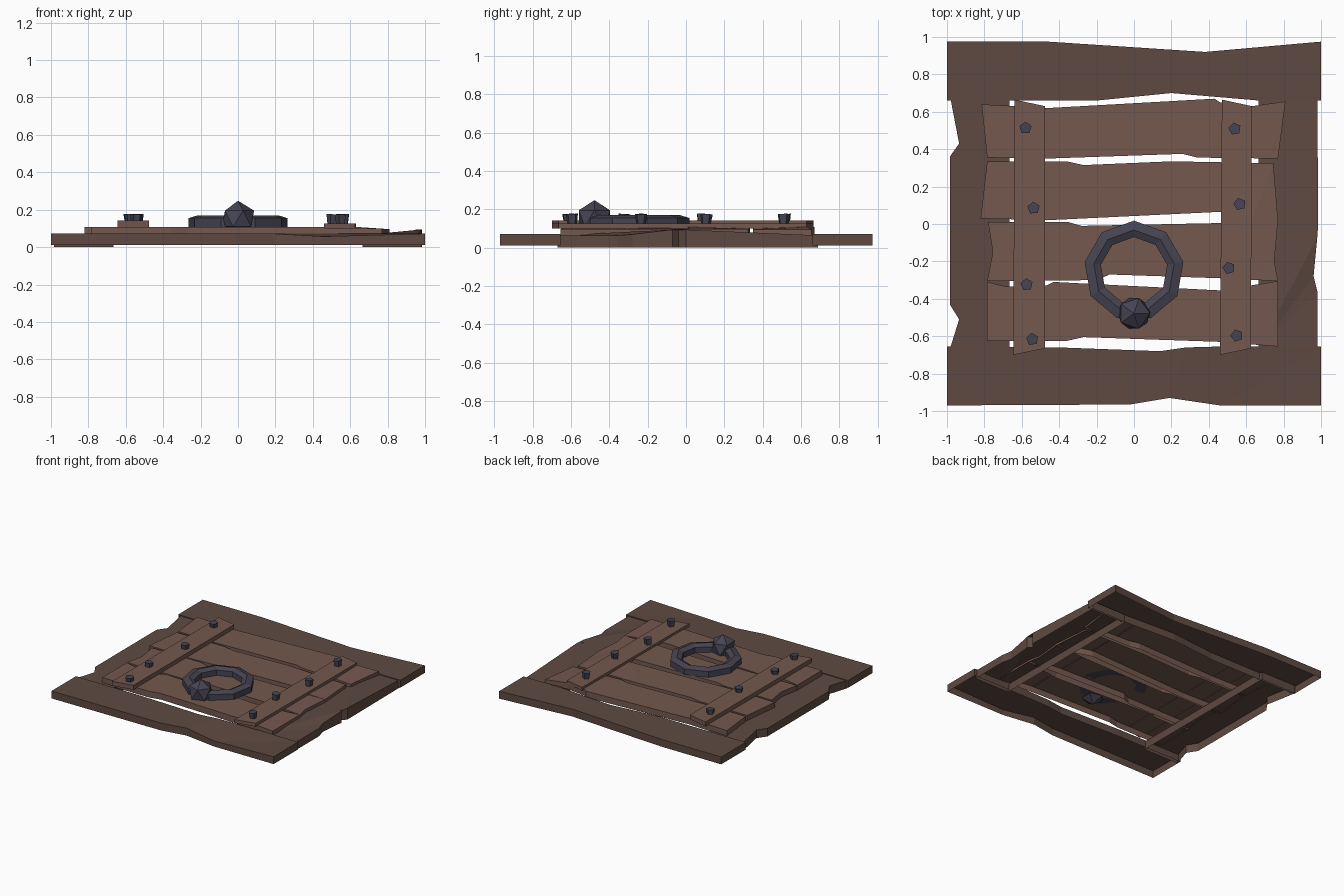
import bpy, bmesh, math

if "Cube" in bpy.data.objects:
    bpy.data.objects.remove(bpy.data.objects["Cube"])


def material(name, rgb):
    m = bpy.data.materials.new(name)
    m.diffuse_color = (*rgb, 1)
    m.use_nodes = True
    m.node_tree.nodes["Principled BSDF"].inputs["Base Color"].default_value = m.diffuse_color
    return m


DARK = material("dark_wood", (0.112, 0.068, 0.053))
WOOD = material("wood", (0.175, 0.098, 0.077))
IRON = material("iron", (0.062, 0.058, 0.085))


def finish(name, bm, mat):
    mesh = bpy.data.meshes.new(name)
    bm.to_mesh(mesh)
    bm.free()
    mesh.materials.append(mat)
    ob = bpy.data.objects.new(name, mesh)
    bpy.context.collection.objects.link(ob)
    return ob


def plank(name, outline, z0, z1, mat):
    """Open-bottomed board; an optional third value shifts that corner's top."""
    area = sum(a[0] * b[1] - b[0] * a[1] for a, b in zip(outline, outline[1:] + outline[:1]))
    if area < 0:
        outline = outline[::-1]
    bm = bmesh.new()
    top = [bm.verts.new((p[0], p[1], z1 + (p[2] if len(p) > 2 else 0))) for p in outline]
    low = [bm.verts.new((p[0], p[1], z0)) for p in outline]
    n = len(top)
    for i in range(n):
        j = (i + 1) % n
        bm.faces.new((low[i], low[j], top[j], top[i]))
    cap = bm.faces.new(top)
    bmesh.ops.triangulate(bm, faces=[cap])
    return finish(name, bm, mat)


# Outer frame
plank("front_beam", [(-1, -.97), (-.02, -.965), (.19, -.93), (.46, -.97, -.015), (1, -.97),
                     (1, -.655), (.46, -.655), (.28, -.66), (.14, -.68), (-.4, -.66),
                     (-1, -.655)], .012, .072, DARK)
plank("back_beam", [(-1, .66), (-.2, .66), (.2, .7), (.66, .675), (.67, .66), (1, .66),
                    (1, .975), (.38, .92), (-.46, .975), (-1, .975)], .012, .072, DARK)
plank("left_beam", [(-.985, -.67), (-.935, -.51), (-.985, -.43), (-.985, .36),
                    (-.935, .43), (-.985, .69), (-.665, .69), (-.665, -.67)], 0, .066, DARK)
plank("right_beam", [(.98, -.67), (.98, -.36), (.96, -.28, .005), (.98, -.07, .03),
                     (.95, -.04, .03), (.985, 0, .03), (.98, .69), (.665, .69),
                     (.665, -.67)], 0, .064, DARK)

# Cross slats, back to front
slats = [
    [(-.815, .64), (-.46, .62), (.43, .67), (.46, .65), (.63, .63), (.81, .655, -.012),
     (.77, .35, -.012), (.34, .355), (.26, .375), (-.46, .35), (-.785, .355)],
    [(-.785, .335), (-.36, .335), (-.27, .315), (.2, .335), (.745, .325, -.01),
     (.77, .02, -.01), (.63, .01), (.46, .065), (-.47, .02), (-.82, .03)],
    [(-.78, .01), (-.35, .01), (-.28, -.01), (.46, .005), (.77, .02, -.01), (.75, -.2, -.01),
     (.77, -.305, -.01), (.46, -.29), (-.13, -.27), (-.2, -.3), (-.785, -.305), (-.755, -.15)],
    [(-.785, -.31), (-.68, -.335), (-.47, -.33), (-.43, -.31), (.46, -.355), (.77, -.305, -.01),
     (.77, -.655, -.01), (.46, -.63), (-.27, -.605), (-.36, -.625), (-.785, -.625)],
]
for i, s in enumerate(slats):
    plank(f"slat_{i + 1}", s, .058, .108, WOOD)

# Straps across the slats
plank("left_strap", [(-.64, .665), (-.475, .63), (-.475, -.665), (-.645, -.7)], .106, .142, WOOD)
plank("right_strap", [(.47, .665), (.63, .63), (.625, -.665), (.46, -.7)], .1, .127, WOOD)

# Five-sided nails, wider at the head
nails = [(-.58, .515), (-.535, .085), (-.575, -.325), (-.545, -.615),
         (.54, .51), (.565, .105), (.505, -.235), (.55, -.595)]
for i, (x, y) in enumerate(nails):
    bm = bmesh.new()
    bmesh.ops.create_cone(bm, cap_ends=True, segments=5, radius1=.025, radius2=.034, depth=.055)
    ob = finish(f"nail_{i + 1}", bm, IRON)
    ob.location = (x, y, .148)
    ob.rotation_euler = (0.06 * (-1) ** i, 0, i * 1.3)

# Nine-sided pull ring
SIDES = 9
profile = [(.268, .108), (.268, .155), (.218, .17), (.18, .152), (.18, .108)]
bm = bmesh.new()
rings = []
for k in range(SIDES):
    a = math.pi / 2 + k * math.tau / SIDES
    rings.append([bm.verts.new((r * math.cos(a), r * math.sin(a), z)) for r, z in profile])
for k in range(SIDES):
    a, b = rings[k], rings[(k + 1) % SIDES]
    for i in range(len(profile)):
        j = (i + 1) % len(profile)
        bm.faces.new((a[i], b[i], b[j], a[j]))
bmesh.ops.recalc_face_normals(bm, faces=bm.faces[:])
finish("pull_ring", bm, IRON).location = (0, -.25, 0)

# Faceted knob holding the ring
bm = bmesh.new()
bmesh.ops.create_icosphere(bm, subdivisions=1, radius=.096)
finish("ring_knob", bm, IRON).location = (0, -.478, .152)
